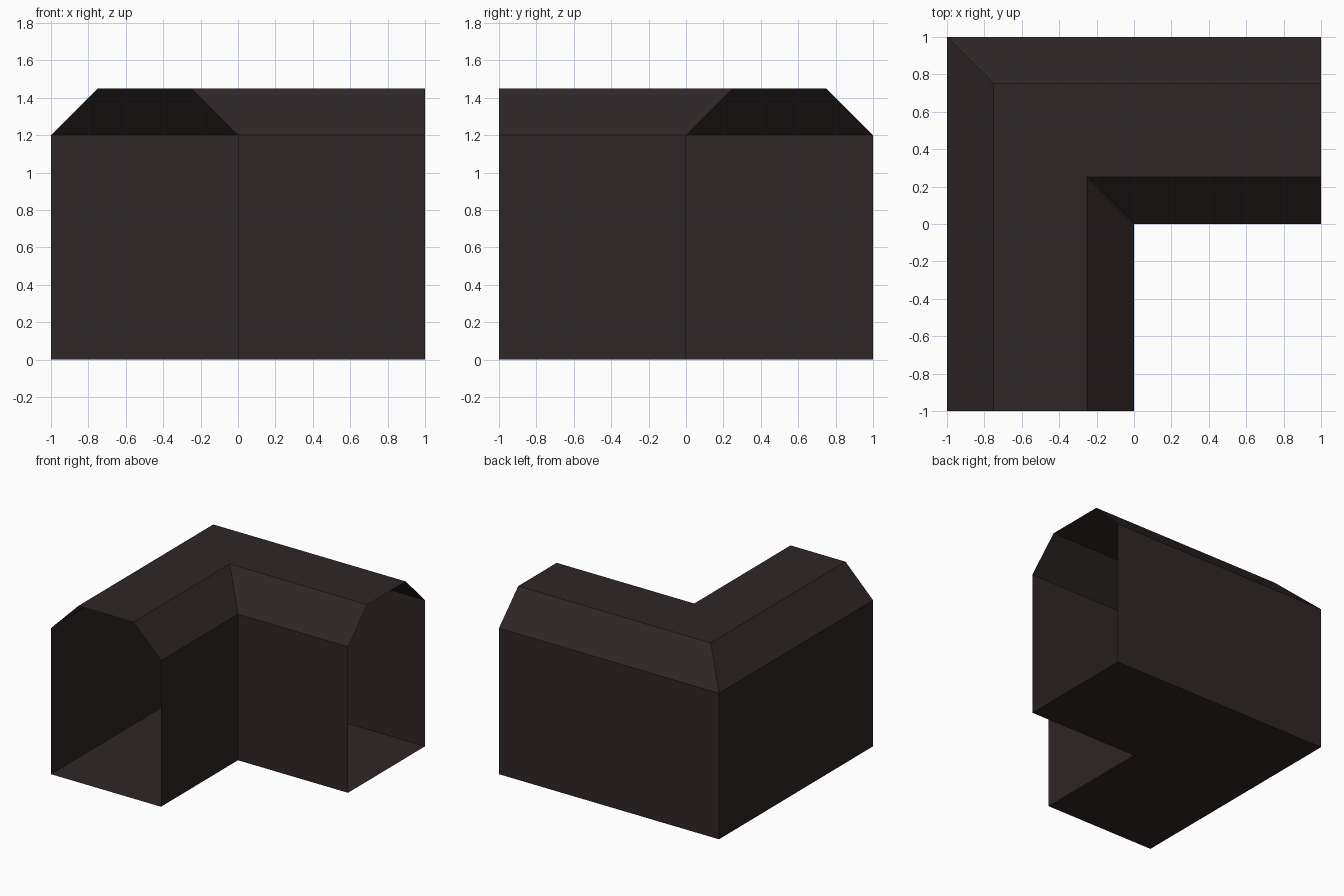
import bpy
import bmesh

if "Cube" in bpy.data.objects:
    bpy.data.objects.remove(bpy.data.objects["Cube"])

brown = bpy.data.materials.new("dark brown")
brown.diffuse_color = (0.028, 0.019, 0.019, 1.0)
brown.use_nodes = True
brown.node_tree.nodes["Principled BSDF"].inputs["Base Color"].default_value = brown.diffuse_color

# Cross-section: (distance from the outer wall, height)
SHELL = [(0, 0), (0, 1.2), (0.25, 1.45), (0.75, 1.45), (1, 1.2), (1, 0)]
FLOOR = [(1, 0), (0, 0)]


def sweep_corner(name, profile):
    """Sweep a profile round the mitred right-angle bend, ends left open."""
    bm = bmesh.new()
    rows = []
    for d, z in profile:
        path = [(-1 + d, -1), (-1 + d, 1 - d), (1, 1 - d)]
        rows.append([bm.verts.new((x, y, z)) for x, y in path])
    for a, b in zip(rows, rows[1:]):
        for i in range(2):
            bm.faces.new((a[i], b[i], b[i + 1], a[i + 1]))
    mesh = bpy.data.meshes.new(name)
    bm.to_mesh(mesh)
    bm.free()
    mesh.materials.append(brown)
    obj = bpy.data.objects.new(name, mesh)
    bpy.context.collection.objects.link(obj)
    return obj


# Walls and chamfered roof, then the floor between them
sweep_corner("corridor_walls_and_roof", SHELL)
sweep_corner("corridor_floor", FLOOR)
